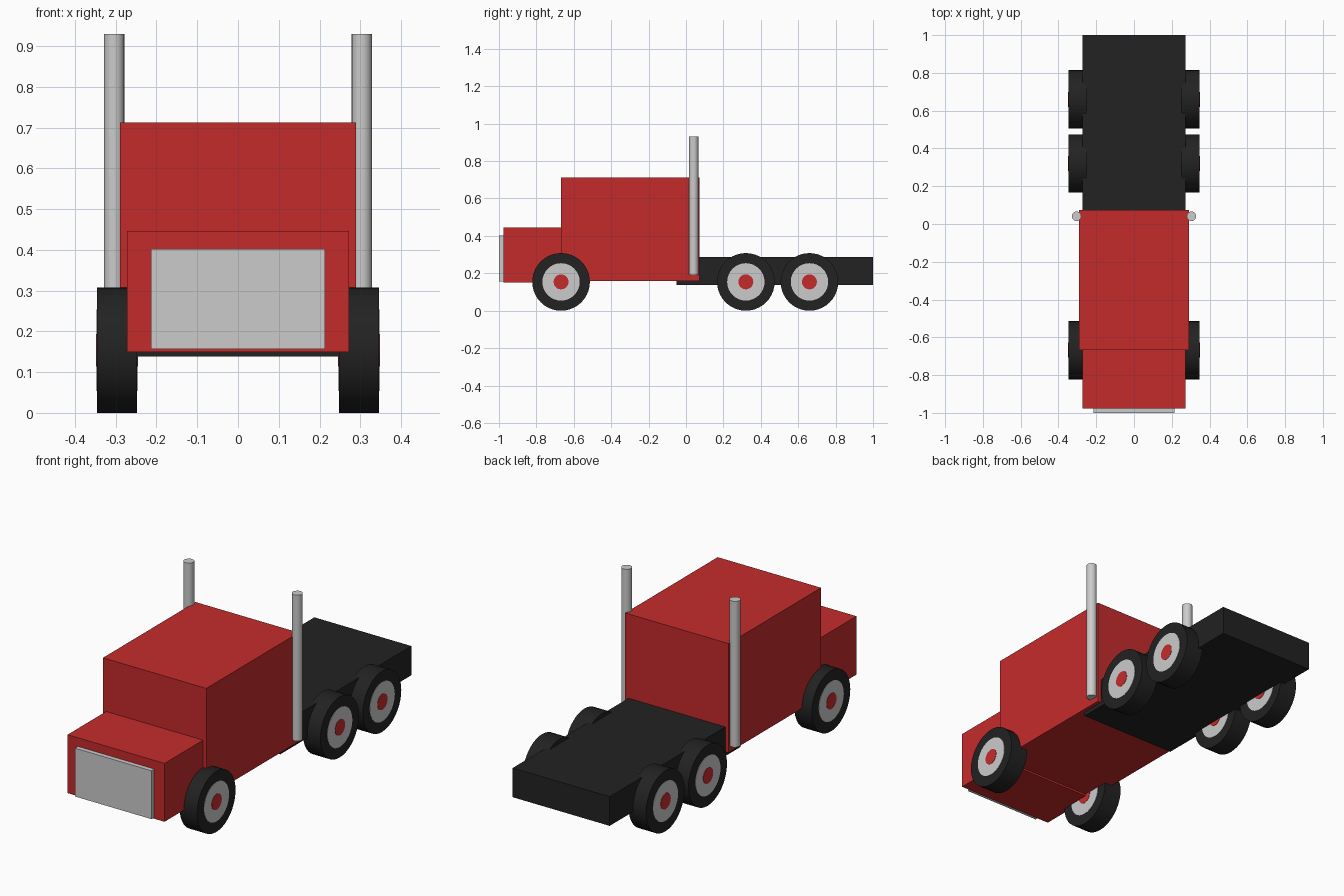
import bpy
import math

cube = bpy.data.objects.get("Cube")
if cube:
    bpy.data.objects.remove(cube, do_unlink=True)


def material(name, color):
    mat = bpy.data.materials.new(name)
    mat.use_nodes = True
    mat.diffuse_color = (*color, 1)
    mat.node_tree.nodes["Principled BSDF"].inputs["Base Color"].default_value = (*color, 1)
    return mat


red = material("red paint", (0.56, 0.024, 0.025))
silver = material("silver", (0.6, 0.6, 0.6))
black = material("black", (0.016, 0.016, 0.016))


def box(name, half_width, y0, y1, z0, z1, mat):
    """Box centred on x = 0, given by its extents."""
    bpy.ops.mesh.primitive_cube_add(size=1, location=(0, (y0 + y1) / 2, (z0 + z1) / 2))
    obj = bpy.context.object
    obj.name = name
    obj.scale = (2 * half_width, y1 - y0, z1 - z0)
    bpy.ops.object.transform_apply(location=False, rotation=False, scale=True)
    obj.data.materials.append(mat)


def cylinder(name, radius, depth, location, mat, sides=32, axle=False):
    """Upright cylinder, or one lying along x when axle is set."""
    bpy.ops.mesh.primitive_cylinder_add(
        vertices=sides, radius=radius, depth=depth, location=location,
        rotation=(0, math.pi / 2 if axle else 0, 0))
    obj = bpy.context.object
    obj.name = name
    obj.data.materials.append(mat)
    bpy.ops.object.shade_smooth_by_angle(angle=math.radians(35))


# Body
box("chassis", 0.272, -0.05, 1.0, 0.138, 0.286, black)
box("cab", 0.29, -0.668, 0.073, 0.16, 0.713, red)
box("hood", 0.272, -0.977, -0.66, 0.15, 0.446, red)
box("grille", 0.214, -1.0, -0.97, 0.157, 0.402, silver)

# Exhaust stacks and wheels on both sides
axles = {"front": -0.668, "middle": 0.32, "rear": 0.66}
wheel_radius = 0.154
for side, sign in (("left", 1), ("right", -1)):
    cylinder(f"{side}_exhaust_stack", 0.025, 0.74, (sign * 0.304, 0.041, 0.56), silver, 24)
    for axle, y in axles.items():
        center = (sign * 0.297, y, wheel_radius)
        cylinder(f"{axle}_{side}_tire", wheel_radius, 0.098, center, black, 40, True)
        cylinder(f"{axle}_{side}_rim", 0.1, 0.101, center, silver, 32, True)
        cylinder(f"{axle}_{side}_hub", 0.04, 0.104, center, red, 24, True)
